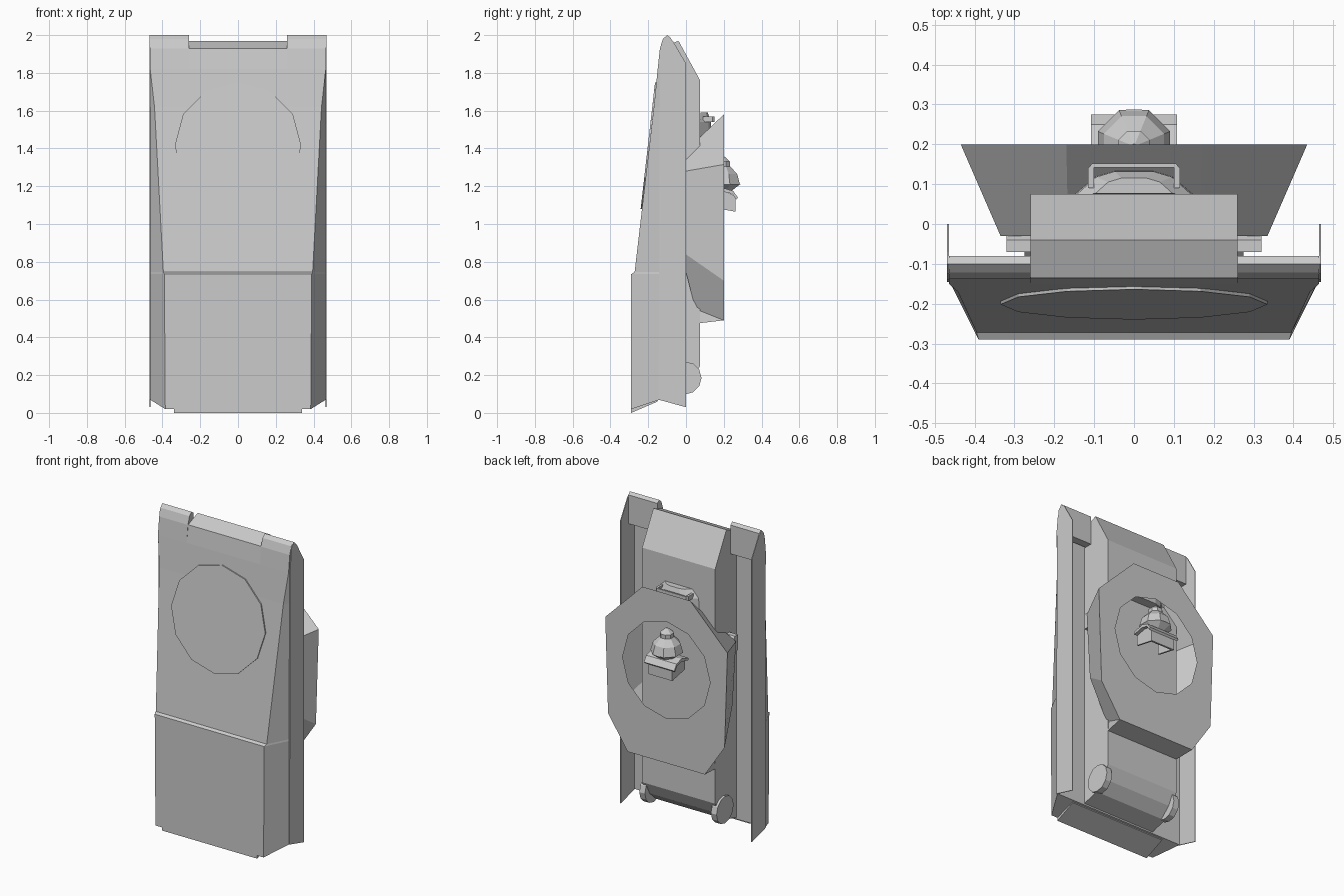
import bpy, bmesh, math
from mathutils import Vector

if "Cube" in bpy.data.objects:
    bpy.data.objects.remove(bpy.data.objects["Cube"])


def make(name, bm):
    bmesh.ops.recalc_face_normals(bm, faces=bm.faces[:])
    me = bpy.data.meshes.new(name)
    bm.to_mesh(me)
    bm.free()
    ob = bpy.data.objects.new(name, me)
    bpy.context.collection.objects.link(ob)
    return ob


def loft(name, rings, caps=True):
    bm = bmesh.new()
    vs = [[bm.verts.new(p) for p in r] for r in rings]
    n = len(vs[0])
    for a, b in zip(vs, vs[1:]):
        for i in range(n):
            j = (i + 1) % n
            bm.faces.new((a[i], a[j], b[j], b[i]))
    if caps:
        bm.faces.new(vs[0])
        bm.faces.new(vs[-1])
    return make(name, bm)


def prism_x(name, prof, x0, x1):
    """Extrude a (y, z) profile along x."""
    return loft(name, [[(x, y, z) for y, z in prof] for x in (x0, x1)])


def prism_z(name, prof, z0, z1):
    """Extrude an (x, y) profile along z."""
    return loft(name, [[(x, y, z) for x, y in prof] for z in (z0, z1)])


def box(name, x0, x1, y0, y1, z0, z1):
    return prism_x(name, [(y0, z0), (y1, z0), (y1, z1), (y0, z1)], x0, x1)


def circle(r, n, off=0):
    return [(r * math.cos(2 * math.pi * (i + off) / n),
             r * math.sin(2 * math.pi * (i + off) / n)) for i in range(n)]


# Sloped deck shell with chamfered sides: front y, front half width, front z, back z
sections = [(-.29, .385, .02, .07), (-.29, .39, .735, .735),
            (-.272, .395, .745, .745), (-.17, .442, 1.62, 1.62),
            (-.15, .465, 1.82, 1.82)]
loft("deck_shell", [[(-w, yf, zf), (w, yf, zf), (.465, -.14, zb), (-.465, -.14, zb)]
                    for yf, w, zf, zb in sections])
prism_x("end_lip", [(-.29, 0), (-.15, .06), (-.15, .08), (-.29, .03)], -.34, .34)

# Central body between the side channels
prism_x("body", [(-.15, 1.82), (-.135, 1.93), (-.04, 1.97), (.075, 1.76), (.075, .25),
                 (.035, .17), (-.03, .11), (-.14, .08)], -.26, .26)

# Round panel lying on the sloped deck
slope = .1135
bm_rings = []
for off in (.002, -.006):
    bm_rings.append([(x, -.272 + slope * (z + 1.415 - .745) + off, z + 1.415)
                     for x, z in circle(.335, 12)])
loft("deck_panel", bm_rings)

# Mirrored side parts
for s, side in ((-1, "left"), (1, "right")):
    prism_x(side + "_skirt", [(-.145, .07), (0, .03), (0, 1.85), (-.07, 1.97), (-.1, 2),
                              (-.125, 1.97), (-.14, 1.82)], s * .464, s * .469)
    prism_x(side + "_fender_tip", [(-.15, 1.82), (-.138, 1.93), (-.122, 1.98), (-.1, 2),
                                   (-.08, 1.985), (-.08, 1.8), (-.13, 1.8)],
            s * .26, s * .465)
    prism_x(side + "_end_disc", [(y - .005, z + .185) for y, z in circle(.087, 12)],
            s * .235, s * .275)
    prism_x(side + "_side_lug", [(-.07, 1.2), (-.02, 1.2), (-.02, 1.27), (-.04, 1.3),
                                 (-.07, 1.3)], s * .255, s * .32)


# Turret: sloped walls and a face plate with a round opening
def mirror_ring(half):
    return half + [(-x, y, z) for x, y, z in reversed(half)]


outer = mirror_ring([(.17, .2, 1.58), (.435, .2, 1.315), (.415, .2, .70), (.275, .2, .49)])
inner = mirror_ring([(.165, -.03, 1.36), (.335, -.03, 1.275), (.31, -.03, .86), (.25, .05, .55)])
bm = bmesh.new()
vo = [bm.verts.new(p) for p in outer]
vi = [bm.verts.new(p) for p in inner]
chin = [bm.verts.new((x, .03, .47)) for x in (.255, -.255)]
for i in range(8):
    j = (i + 1) % 8
    if i != 3:
        bm.faces.new((vo[i], vo[j], vi[j], vi[i]))
bm.faces.new((vo[3], vo[4], chin[1], chin[0]))
bm.faces.new((chin[0], chin[1], vi[4], vi[3]))
for a, b, c in ((vo[3], chin[0], vi[3]), (vo[4], vi[4], chin[1])):
    bm.faces.new((a, b, c))
bm.faces.new((vi[3], vi[4], vi[5], vi[2]))
make("turret_walls", bm)

bm = bmesh.new()
edges = []
hole = [(x, .2, z + 1.09) for x, z in circle(.312, 12)]
for loop in (outer, hole):
    vs = [bm.verts.new(p) for p in loop]
    edges += [bm.edges.new((vs[i], vs[(i + 1) % len(vs)])) for i in range(len(vs))]
bmesh.ops.triangle_fill(bm, edges=edges, use_beauty=True, normal=Vector((0, 1, 0)))
bmesh.ops.dissolve_limit(bm, angle_limit=.01, verts=bm.verts[:], edges=bm.edges[:])
make("turret_face_plate", bm)

# Rounded mount and its rail on the turret's upper slope
loft("mount", [[(x * k, .078 + (y - .078) * k, z) for x, y in
                [(-.15, .075), (-.1, .12), (-.05, .135), (.05, .135), (.1, .12), (.15, .075)]]
               for z, k in ((1.42, 1), (1.54, .95), (1.59, .65))])
prism_z("mount_rail", [(-.115, .09), (-.115, .14), (-.105, .152), (.105, .152), (.115, .14),
                       (.115, .09), (.1, .09), (.1, .142), (-.1, .142), (-.1, .09)],
        1.54, 1.57)

# Dome-shaped cupola with a small cap, seen through the opening
loft("cupola_dome", [[(x, y + .195, z) for x, y in circle(r, 8, .5)]
                     for r, z in ((.05, 1.175), (.098, 1.21), (.082, 1.265), (.042, 1.305),
                                  (.042, 1.33), (.006, 1.36))])

# Hooded box under the cupola, open below
prism_x("hood_roof", [(.13, 1.17), (.2, 1.19), (.25, 1.175), (.275, 1.14), (.265, 1.13),
                      (.245, 1.16), (.2, 1.17), (.13, 1.155)], -.108, .108)
box("hood_front", -.085, .085, .25, .262, 1.065, 1.15)
for s, side in ((-1, "left"), (1, "right")):
    prism_x(side + "_hood_cheek", [(.13, 1.09), (.262, 1.065), (.258, 1.15), (.2, 1.175),
                                   (.13, 1.16)], s * .085, s * .075)
# Pointed crest on the hood
prism_x("hood_crest", [(.2, 1.2), (.288, 1.21), (.25, 1.25), (.2, 1.27)], -.02, .02)
